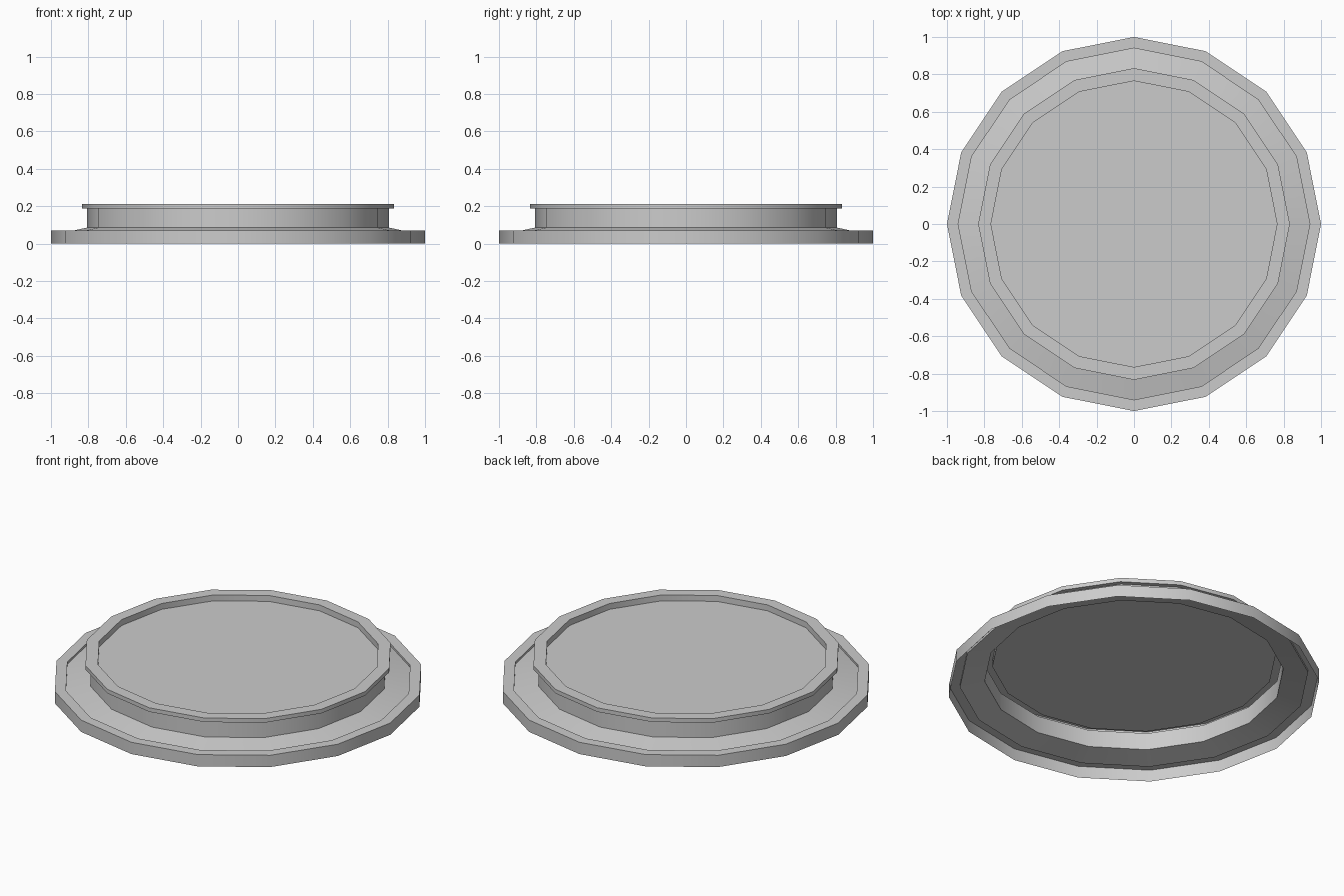
import bpy, bmesh
from math import radians, cos, sin, tau

if "Cube" in bpy.data.objects:
    bpy.data.objects.remove(bpy.data.objects["Cube"])

SIDES = 16


def revolve(name, profile, cap=False):
    """Spin an (r, z) profile, listed from outside to inside, into a thin shell."""
    bm = bmesh.new()
    rings = [[bm.verts.new((r * cos(tau * i / SIDES), r * sin(tau * i / SIDES), z))
              for i in range(SIDES)] for r, z in profile]
    for a, b in zip(rings, rings[1:]):
        for i in range(SIDES):
            j = (i + 1) % SIDES
            bm.faces.new((a[i], a[j], b[j], b[i]))
    if cap:
        bm.faces.new(rings[-1])
    mesh = bpy.data.meshes.new(name)
    bm.to_mesh(mesh)
    bm.free()
    obj = bpy.data.objects.new(name, mesh)
    bpy.context.collection.objects.link(obj)
    bpy.ops.object.select_all(action='DESELECT')
    obj.select_set(True)
    bpy.context.view_layer.objects.active = obj
    bpy.ops.object.shade_smooth_by_angle(angle=radians(30))
    return obj


# outer rim with a small inner step, then the sloped shoulder (open underneath)
revolve("base_flange", [(1, 0), (1, 0.07), (0.94, 0.07), (0.94, 0.057), (0.806, 0.086)])

# upright neck
revolve("neck", [(0.806, 0.086), (0.806, 0.187)])

# overhanging lip and the recessed top panel
revolve("lip_and_panel", [(0.806, 0.187), (0.833, 0.187), (0.833, 0.211),
                          (0.765, 0.211), (0.765, 0.176)], cap=True)
